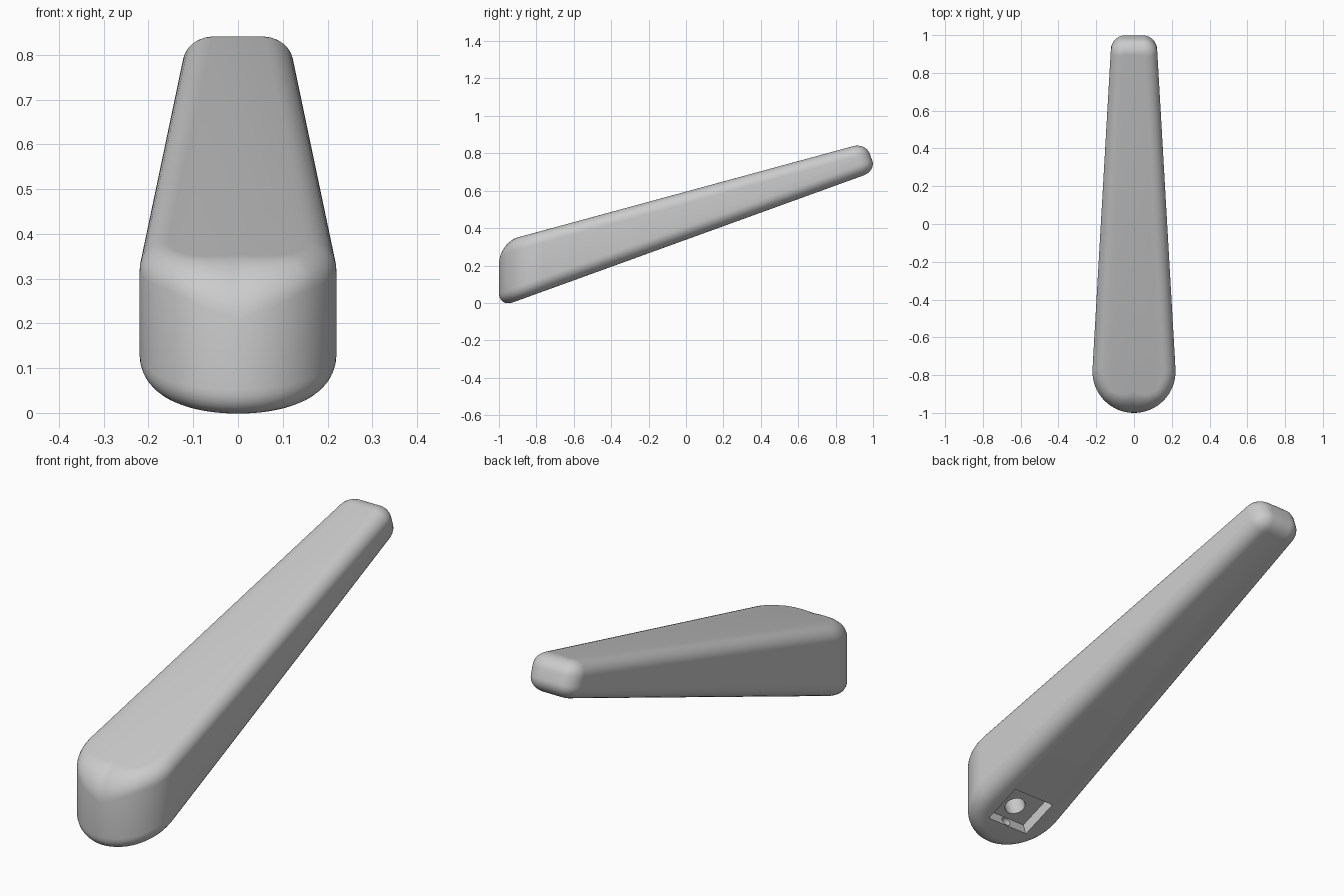
import bpy, bmesh, math
from mathutils import Vector

if "Cube" in bpy.data.objects:
    bpy.data.objects.remove(bpy.data.objects["Cube"])

R_FRONT, Y_ARC, TAPER = 0.22, -0.78, 0.0575
TILT = math.atan(0.362)


def z_bottom(y):
    return 0.338 + 0.362 * y


def z_top(y):
    return 0.595 + 0.272 * y


def outline(y_end, r=0.075):
    """Plan outline: round front, tapering sides, rounded end corners. Gives (point, normal)."""
    a0 = math.atan(TAPER)
    pts = []
    n = 48
    for i in range(n + 1):
        a = -math.pi - a0 + (math.pi + 2 * a0) * i / n
        d = Vector((math.cos(a), math.sin(a)))
        pts.append((Vector((0, Y_ARC)) + d * R_FRONT, d))
    cy = y_end - r
    cx = 0.2204 - TAPER * (cy - Y_ARC) - r
    m = 10
    corner = []
    for i in range(m + 1):
        a = a0 + (math.pi / 2 - a0) * i / m
        d = Vector((math.cos(a), math.sin(a)))
        corner.append((Vector((cx, cy)) + d * r, d))
    flip = Vector((-1, 1))
    pts += corner
    pts += [(p * flip, d * flip) for p, d in reversed(corner)]
    return pts


def fillet(corner, inset, wall, steps=8):
    """Arc from the flat face to the wall, tangent to both."""
    for i in range(steps + 1):
        t = math.pi / 2 * i / steps
        yield corner + inset * (1 - math.sin(t)) + wall * (1 - math.cos(t))


# handle body: rings running from the bottom face over both fillets to the top face
columns = []
for (pb, nb), (pt, nt) in zip(outline(1.017), outline(0.96)):
    low = Vector((pb.x, pb.y, z_bottom(pb.y)))
    high = Vector((pt.x, pt.y, z_top(pt.y)))
    up = (high - low).normalized()
    back = pb.y > 0
    r_low = 0.06 if back else 0.075
    r_top = 0.06 if back else 0.065 + 0.05 * max(0, 1 - abs(pt.x) / 0.16)
    in_low = Vector((-nb.x, -nb.y, -nb.y * 0.362)) * max(r_low, 0.065)
    in_top = Vector((-nt.x, -nt.y, -nt.y * 0.272)) * max(r_top, 0.065)
    columns.append(list(fillet(low, in_low, up * r_low))
                   + list(fillet(high, in_top, -up * r_top))[::-1])

bm = bmesh.new()
grid = [[bm.verts.new(p) for p in col] for col in columns]
for i, col in enumerate(grid):
    nxt = grid[(i + 1) % len(grid)]
    for j in range(len(col) - 1):
        bm.faces.new((col[j], nxt[j], nxt[j + 1], col[j + 1]))
bm.faces.new([c[-1] for c in grid])
bm.faces.new([c[0] for c in reversed(grid)])
bmesh.ops.recalc_face_normals(bm, faces=bm.faces)
mesh = bpy.data.meshes.new("lever_handle")
bm.to_mesh(mesh)
bm.free()
handle = bpy.data.objects.new("lever_handle", mesh)
bpy.context.collection.objects.link(handle)

# mounting pocket under the front end, with one bore in its floor and one in its front wall
cutters = []
yc = -0.765
bpy.ops.mesh.primitive_cube_add(size=1, location=(0, yc, z_bottom(yc)), rotation=(TILT, 0, 0))
pocket = bpy.context.object
pocket.name = "pocket_cutter"
pocket.scale = (0.21, 0.19, 0.11)
cutters.append(pocket)


def bore(name, radius, depth, loc, rot):
    bpy.ops.mesh.primitive_cylinder_add(vertices=32, radius=radius, depth=depth,
                                        location=loc, rotation=rot)
    bpy.context.object.name = name
    cutters.append(bpy.context.object)


bore("floor_bore_cutter", 0.045, 0.2, (0, -0.81, z_bottom(-0.81) + 0.08), (TILT, 0, 0))
bore("wall_bore_cutter", 0.022, 0.1, (0, -0.855, z_bottom(-0.855) + 0.03),
     (TILT + math.pi / 2, 0, 0))

bpy.ops.object.select_all(action='DESELECT')
bpy.context.view_layer.objects.active = handle
handle.select_set(True)
for c in cutters:
    c.hide_render = True
    mod = handle.modifiers.new(c.name, 'BOOLEAN')
    mod.operation = 'DIFFERENCE'
    mod.solver = 'EXACT'
    mod.object = c
    bpy.ops.object.modifier_apply(modifier=mod.name)
for c in cutters:
    bpy.data.objects.remove(c)

bpy.ops.object.shade_smooth_by_angle(angle=math.radians(30))
